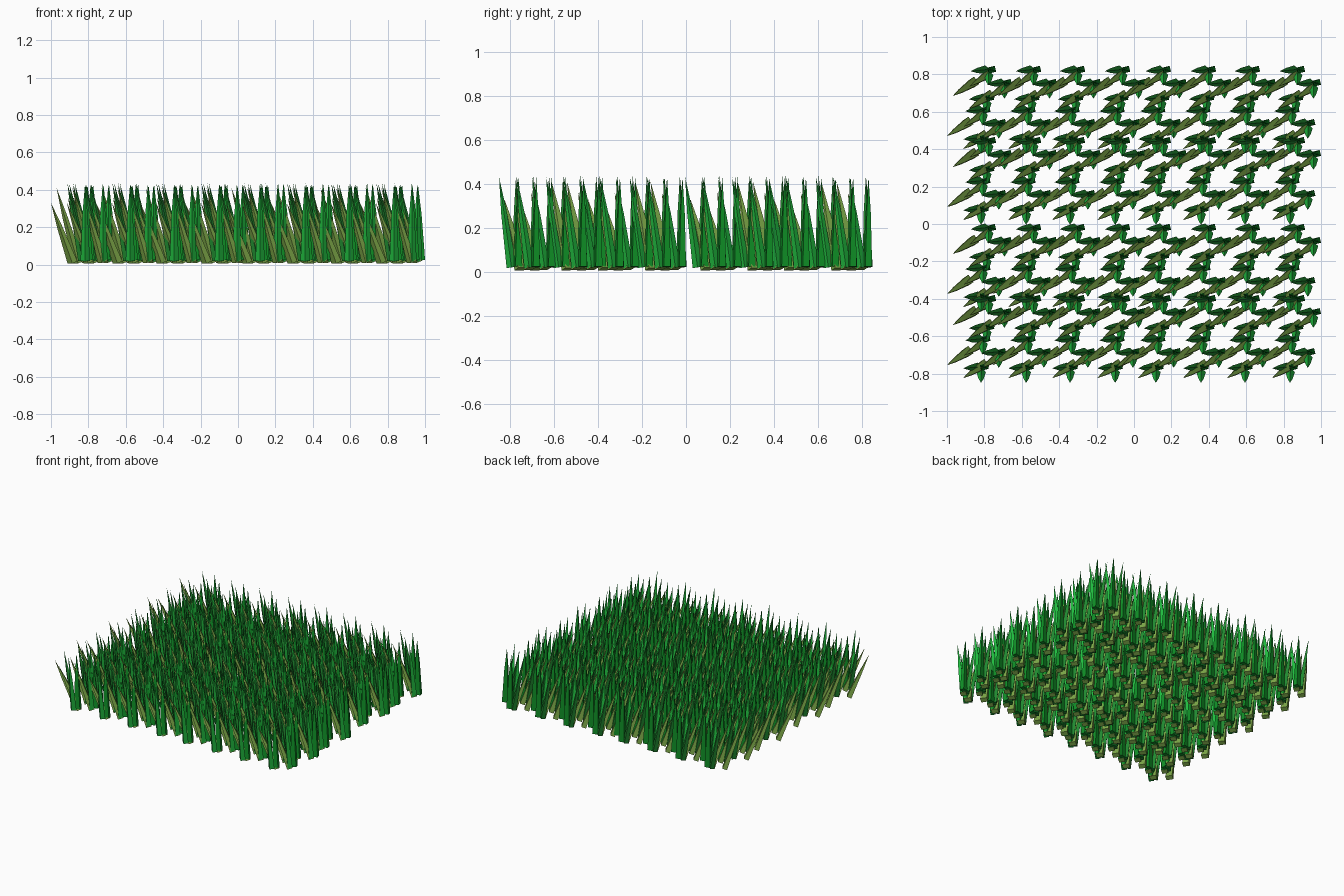
import bpy, bmesh
from mathutils import Vector

if "Cube" in bpy.data.objects:
    bpy.data.objects.remove(bpy.data.objects["Cube"])


def material(name, rgb):
    m = bpy.data.materials.new(name)
    m.diffuse_color = (*rgb, 1)
    m.use_nodes = True
    m.node_tree.nodes["Principled BSDF"].inputs["Base Color"].default_value = m.diffuse_color
    return m


def add_blade(bm, base, tip, width, depth, waist, corners):
    """Four-sided tapering blade with a flat end cut square to its axis."""
    base, tip = Vector(base), Vector(tip)
    axis = tip - base
    d = axis.normalized()
    lean = Vector((d.x, d.y, 0))
    lean = lean.normalized() if lean.length > 0.05 else Vector((-1, -0.25, 0)).normalized()
    side = lean.cross(Vector((0, 0, 1))).normalized()
    face = side.cross(d).normalized()
    rings = []
    for t, s in ((0, 1.0), (0.6, waist)):
        c = base + axis * t
        rings.append([bm.verts.new(c + side * (a * width / 2 * s) + face * (b * depth / 2 * s))
                      for a, b in corners])
    point = bm.verts.new(tip)
    bm.faces.new(rings[0])
    for i in range(4):
        j = (i + 1) % 4
        bm.faces.new((rings[0][i], rings[0][j], rings[1][j], rings[1][i]))
        bm.faces.new((rings[1][i], rings[1][j], point))


SQUARE = ((1, 1), (-1, 1), (-1, -1), (1, -1))
DIAMOND = ((0, 1), (-1, 0), (0, -1), (1, 0))

# Tuft grid: the patch is doubled three times along each axis
columns = [a + b + c for a in (0, 0.935) for b in (0, 0.476) for c in (0, 0.241)]
rows = [(a + b + c, k) for a in (0, -0.845) for b in (0, -0.38) for k, c in enumerate((0, -0.214))]
start = Vector((-0.765, 0.825, 0))
tufts = [Vector((0, 0, 0)), Vector((0.085, -0.07, 0)), Vector((-0.01, -0.15, 0))]

# Blade kinds: base, tip (relative to the tuft), width, depth, waist, section, tufts used, colour
kinds = {
    "upright_blades": ((0.004, 0, 0.023), (-0.01, 0.004, 0.43), 0.032, 0.042, 0.58, SQUARE,
                       (0, 1, 2), (0.005, 0.28, 0.02)),
    "side_leaning_blades": ((-0.028, 0.0, 0.022), (-0.107, -0.008, 0.435), 0.046, 0.044, 0.58, DIAMOND,
                            (0, 1, 2), (0.015, 0.26, 0.03)),
    "front_leaning_blades": ((-0.012, -0.028, 0.02), (-0.013, -0.085, 0.43), 0.05, 0.046, 0.58, DIAMOND,
                             (0, 1, 2), (0.015, 0.5, 0.05)),
    "dry_blades": ((-0.09, -0.066, 0.012), (-0.205, -0.141, 0.33), 0.048, 0.034, 0.52, SQUARE,
                   (0, 1), (0.22, 0.42, 0.07)),
    "inner_dry_blades": ((-0.015, -0.025, 0.014), (-0.115, -0.09, 0.36), 0.042, 0.034, 0.52, SQUARE,
                         (0, 1), (0.22, 0.42, 0.07)),
}

for name, (base, tip, width, depth, waist, section, used, rgb) in kinds.items():
    bm = bmesh.new()
    for x in columns:
        for y, odd in rows:
            for t in used:
                o = start + tufts[t] + Vector((x - 0.03 * odd, y, 0))
                top = Vector(tip)
                if name == "dry_blades" and not odd:
                    top.z = 0.41
                add_blade(bm, o + Vector(base), o + top, width, depth, waist, section)
    bmesh.ops.recalc_face_normals(bm, faces=bm.faces)
    me = bpy.data.meshes.new(name)
    bm.to_mesh(me)
    bm.free()
    me.materials.append(material(name + "_colour", rgb))
    bpy.context.collection.objects.link(bpy.data.objects.new(name, me))
